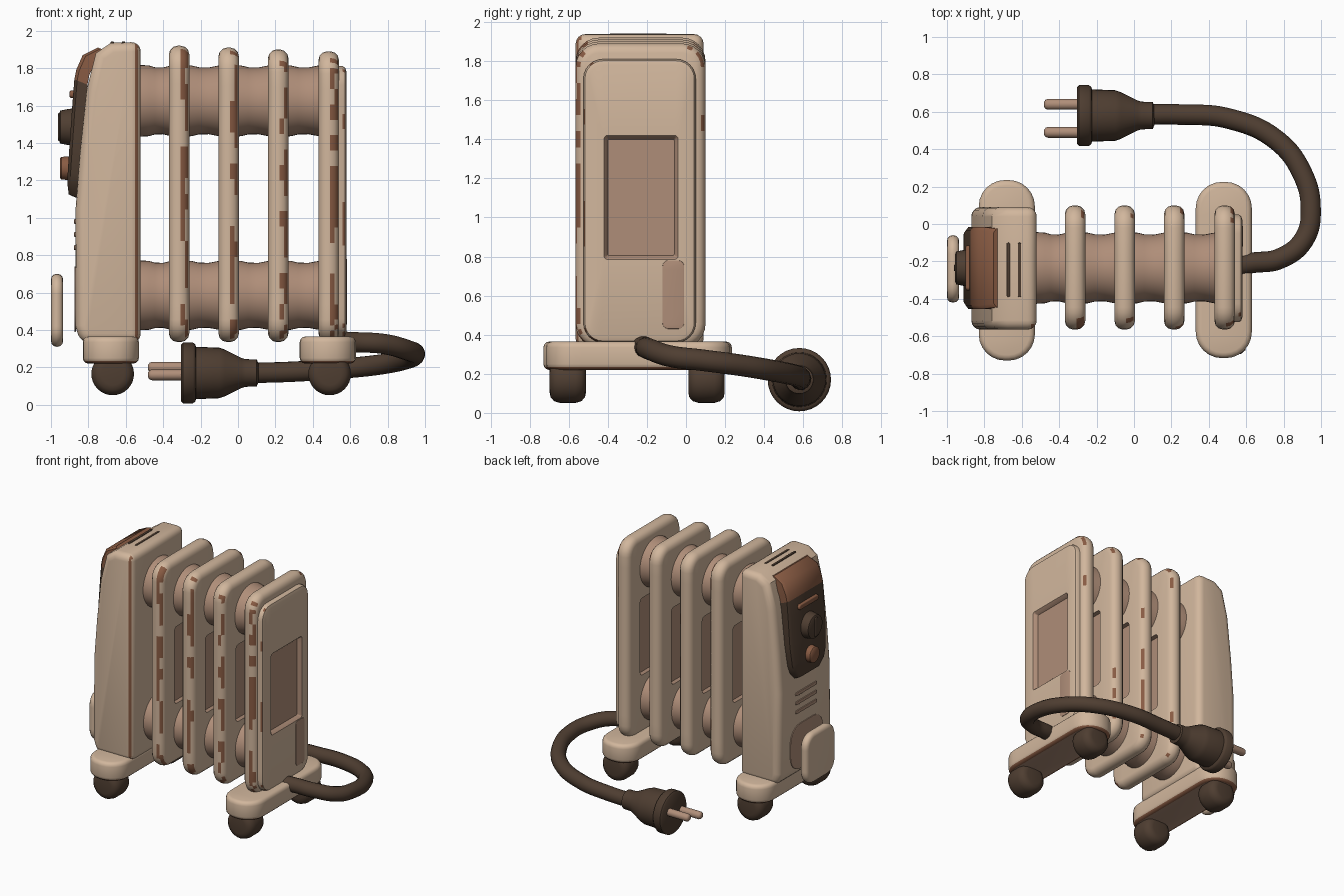
import bpy, bmesh, math, random
from mathutils import Vector

if "Cube" in bpy.data.objects:
    bpy.data.objects.remove(bpy.data.objects["Cube"])

random.seed(4)
CREAM, TAN, RUST, DARK = range(4)
MATS = []
for mname, col in (("cream_enamel", (0.64, 0.47, 0.335)), ("tan_metal", (0.43, 0.27, 0.19)),
                   ("rust_brown", (0.25, 0.105, 0.056)), ("dark_rubber", (0.078, 0.048, 0.031))):
    m = bpy.data.materials.new(mname)
    m.diffuse_color = (*col, 1)
    m.use_nodes = True
    m.node_tree.nodes["Principled BSDF"].inputs["Base Color"].default_value = m.diffuse_color
    MATS.append(m)
CY = -0.235  # middle of the body in y


def finish(name, bm, smooth=40):
    bmesh.ops.recalc_face_normals(bm, faces=bm.faces[:])
    me = bpy.data.meshes.new(name)
    bm.to_mesh(me)
    bm.free()
    for m in MATS:
        me.materials.append(m)
    ob = bpy.data.objects.new(name, me)
    bpy.context.collection.objects.link(ob)
    bpy.ops.object.select_all(action='DESELECT')
    ob.select_set(True)
    bpy.context.view_layer.objects.active = ob
    bpy.ops.object.shade_smooth_by_angle(angle=math.radians(smooth))
    return ob


def loft(name, rings, rule):
    """Join closed rings; rule(band, centre) gives the colour (band -1 / n-1 are the caps)."""
    bm = bmesh.new()
    vs = [[bm.verts.new(p) for p in r] for r in rings]
    n = len(vs[0])
    faces = [(-1, bm.faces.new(vs[0])), (len(vs) - 1, bm.faces.new(vs[-1]))]
    for i in range(len(vs) - 1):
        for j in range(n):
            k = (j + 1) % n
            faces.append((i, bm.faces.new((vs[i][j], vs[i][k], vs[i + 1][k], vs[i + 1][j]))))
    for i, f in faces:
        f.material_index = rule(i, f.calc_center_median())
    return finish(name, bm)


def outline(u0, u1, v0, v1, r, inset=0.0, sub=16):
    """Rounded rectangle with subdivided long sides."""
    u0, u1, v0, v1 = u0 + inset, u1 - inset, v0 + inset, v1 - inset
    r = max(r - inset, 0.008)
    pts = []
    for c, (u, v) in enumerate(((u1 - r, v0 + r), (u1 - r, v1 - r), (u0 + r, v1 - r), (u0 + r, v0 + r))):
        for s in range(7):
            a = math.radians(-90 + 90 * c + 15 * s)
            pts.append((u + r * math.cos(a), v + r * math.sin(a)))
        if c % 2 == 0:
            d = (v1 - v0 - 2 * r) * (1 if c == 0 else -1)
            x, y = pts[-1]
            pts += [(x, y + d * s / sub) for s in range(1, sub)]
    return pts


def place(axis, t, pts):
    return [Vector((t, u, v)) if axis == 'x' else Vector((u, t, v)) if axis == 'y' else Vector((u, v, t))
            for u, v in pts]


def slab(name, axis, t0, t1, rect, r, b, mat, rule=None):
    """Rounded plate with rounded rims."""
    arc = [(b * (1 - math.cos(math.radians(a))), b * (1 - math.sin(math.radians(a)))) for a in (0, 30, 60, 90)]
    prof = [(t0 + d, i) for d, i in arc] + [(t1 - d, i) for d, i in reversed(arc)]
    return loft(name, [place(axis, t, outline(*rect, r, i)) for t, i in prof], rule or (lambda i, c: mat))


def lathe(name, axis, prof, centre, mat, n=32):
    ring = lambda r: [(centre[0] + r * math.cos(2 * math.pi * k / n),
                       centre[1] + r * math.sin(2 * math.pi * k / n)) for k in range(n)]
    return loft(name, [place(axis, t, ring(r)) for t, r in prof], lambda i, c: mat)


# Control housing: side profile extruded in y, rounded, with a worn edge
prof = [(-.52, .33), (-.52, 1.94), (-.68, 1.935), (-.76, 1.88), (-.81, 1.68),
        (-.845, 1.35), (-.868, 1.05), (-.87, .42), (-.84, .33)]
bm = bmesh.new()
base = bm.faces.new([bm.verts.new((x, -.565, z)) for x, z in prof])
ext = bmesh.ops.extrude_face_region(bm, geom=[base])
bmesh.ops.translate(bm, vec=(0, .655, 0), verts=[g for g in ext['geom'] if isinstance(g, bmesh.types.BMVert)])
bmesh.ops.recalc_face_normals(bm, faces=bm.faces[:])
sharp = [e for e in bm.edges if e.calc_face_angle(0) > math.radians(50)]
bmesh.ops.bevel(bm, geom=sharp, offset=.05, segments=4, profile=.5, affect='EDGES', clamp_overlap=True)
bmesh.ops.recalc_face_normals(bm, faces=bm.faces[:])
for f in bm.faces:
    if .3 < f.normal.x < .8 and f.normal.y < -.3:
        f.material_index = RUST
finish("control_housing", bm)

# Radiator fins with recessed windows and worn front rims
WIN = (-.41, -.05, .80, 1.40)
for k, x in enumerate((-.315, -.05, .215, .485)):
    rect, b = (-.565, .1, .335, 1.92 - .01 * k), .048
    half = [(-.02, None), (-.055, None)] + [(-.055 + b * (1 - math.cos(a)), b * (1 - math.sin(a)))
                                            for a in (0, math.pi / 6, math.pi / 3, math.pi / 2)]
    prof = half + [(-t, i) for t, i in reversed(half)]
    rings = [place('x', x + t, outline(*WIN, .03) if i is None else outline(*rect, .12, i)) for t, i in prof]

    def fin_rule(i, c, last=len(prof) - 1):
        if i in (-1, 0, last - 1, last):
            return TAN
        if i in (6, 7) and c.y < -.5 and random.random() < .55:
            return RUST
        return RUST if i == 7 and c.y > 0 and random.random() < .2 else CREAM
    loft("fin_%d" % (k + 1), rings, fin_rule)

# End cover on the last fin, with framed window
cover = (-.525, .05, .36, 1.81)
rings = [place('x', t, outline(*cover, .1, i)) for t, i in ((.5, 0), (.56, 0), (.573, .008), (.58, .03))]
rings += [place('x', t, outline(-.42, -.04, .785, 1.42, .02, i)) for t, i in ((.58, 0), (.567, .012), (.55, .02))]
loft("end_cover", rings, lambda i, c: TAN if i >= 4 else
     RUST if i == 1 and c.y < -.3 and random.random() < .4 else CREAM)
slab("end_cover_strip", 'x', .575, .583, (-.12, -.01, .43, .78), .03, .002, TAN)

# Horizontal oil tubes, swelling where they meet the fins
joints = (-.53, -.315, -.05, .215, .485)
for name, z, r in (("upper_tube", 1.625, .192), ("lower_tube", .585, .187)):
    prof = []
    for a, c in zip(joints, joints[1:]):
        prof += [(a + (c - a) * f, r * s) for f, s in ((0, 1), (.25, .985), (.4, .935), (.6, .93), (.8, .985))]
    lathe(name, 'x', prof + [(.5, r)], (CY, z), TAN, 40)

# Feet and wheels
for side, x, y0, y1 in (("left", -.68, -.73, .235), ("right", .48, -.717, .225)):
    slab(side + "_foot", 'z', .22, .365, (x - .15, x + .15, y0, y1), .14, .03, CREAM,
         lambda i, c: TAN if i == -1 else RUST if i in (0, 1) else CREAM)
    for end, y in (("front", -.605), ("back", .105)):
        lathe("%s_%s_wheel" % (side, end), 'y',
              [(y - .093, .06), (y - .088, .085), (y - .07, .105), (y - .04, .114),
               (y + .04, .114), (y + .07, .105), (y + .088, .085), (y + .093, .06)],
              (x + .01, .165), DARK)

# Control panel wrapped over the slanted face, rust coloured on top
stations = ((-.885, 1.115, .07), (-.905, 1.125, .13), (-.912, 1.18, .18), (-.91, 1.25, .205), (-.9, 1.4, .22),
            (-.886, 1.6, .22), (-.875, 1.74, .22), (-.865, 1.79, .22), (-.83, 1.87, .22), (-.75, 1.91, .21))
rings = [[Vector((x + dx, CY + s * (w - e), z - dx * .4)) for s, e, dx in
          ((-1, 0, .07), (-1, 0, .015), (-1, .02, 0), (1, .02, 0), (1, 0, .015), (1, 0, .07))]
         for x, z, w in stations]
loft("control_panel", rings, lambda i, c: RUST if c.z > 1.74 else DARK)
slab("panel_lip", 'x', -.9, -.86, (CY - .12, CY + .12, 1.64, 1.68), .018, .008, RUST)
lathe("main_knob", 'x', [(-.956, .075), (-.95, .088), (-.915, .095), (-.88, .1)], (CY, 1.485), DARK)
slab("main_knob_grip", 'x', -.962, -.94, (CY - .018, CY + .018, 1.41, 1.56), .015, .006, DARK)
lathe("small_knob", 'x', [(-.953, .05), (-.945, .06), (-.89, .065)], (CY, 1.265), RUST)

# Vent slots on the housing face and top
for k in range(3):
    z = .84 + .07 * k
    slab("face_vent_%d" % (k + 1), 'x', -.876, -.862, (CY - .13, CY + .13, z - .013, z + .013), .012, .003, TAN)
for k, x in enumerate((-.672, -.612)):
    slab("top_vent_%d" % (k + 1), 'z', 1.932, 1.941, (x - .009, x + .009, -.39, -.1), .008, .002, DARK)

# Cord bracket: outer plate and the patch behind it
slab("bracket_patch", 'x', -.875, -.867, (-.44, -.04, .39, .74), .12, .002, TAN)
slab("cord_bracket", 'x', -1.0, -.935, (-.42, -.06, .31, .70), .1, .03, CREAM)

# Power cord
path = ((.5, -.24, .34), (.62, -.21, .335), (.78, -.185, .325), (.91, -.08, .29), (.945, .08, .27),
        (.9, .27, .245), (.76, .45, .215), (.5, .565, .19), (.25, .585, .175), (.05, .585, .17))
cu = bpy.data.curves.new("power_cord", 'CURVE')
cu.dimensions, cu.bevel_depth, cu.bevel_resolution, cu.use_fill_caps = '3D', .055, 5, True
sp = cu.splines.new('BEZIER')
sp.bezier_points.add(len(path) - 1)
for p, co in zip(sp.bezier_points, path):
    p.co = co
    p.handle_left_type = p.handle_right_type = 'AUTO'
cu.materials.append(MATS[DARK])
cord = bpy.data.objects.new("power_cord", cu)
bpy.context.collection.objects.link(cord)
bpy.ops.object.select_all(action='DESELECT')
cord.select_set(True)
bpy.context.view_layer.objects.active = cord
bpy.ops.object.convert(target='MESH')
bpy.ops.object.shade_smooth_by_angle(angle=math.radians(50))

# Plug and prongs
lathe("plug", 'x', [(-.305, .15), (-.295, .162), (-.24, .162), (-.228, .152), (-.225, .14), (-.1, .135), (-.07, .125),
                    (.02, .08), (.04, .074), (.1, .072), (.11, .05)], (.58, .17), DARK)
for k, (y, z) in enumerate(((.49, .16), (.64, .2))):
    lathe("prong_%d" % (k + 1), 'x', [(-.48, .015), (-.472, .025), (-.46, .029), (-.29, .029)], (y, z), TAN, 16)
